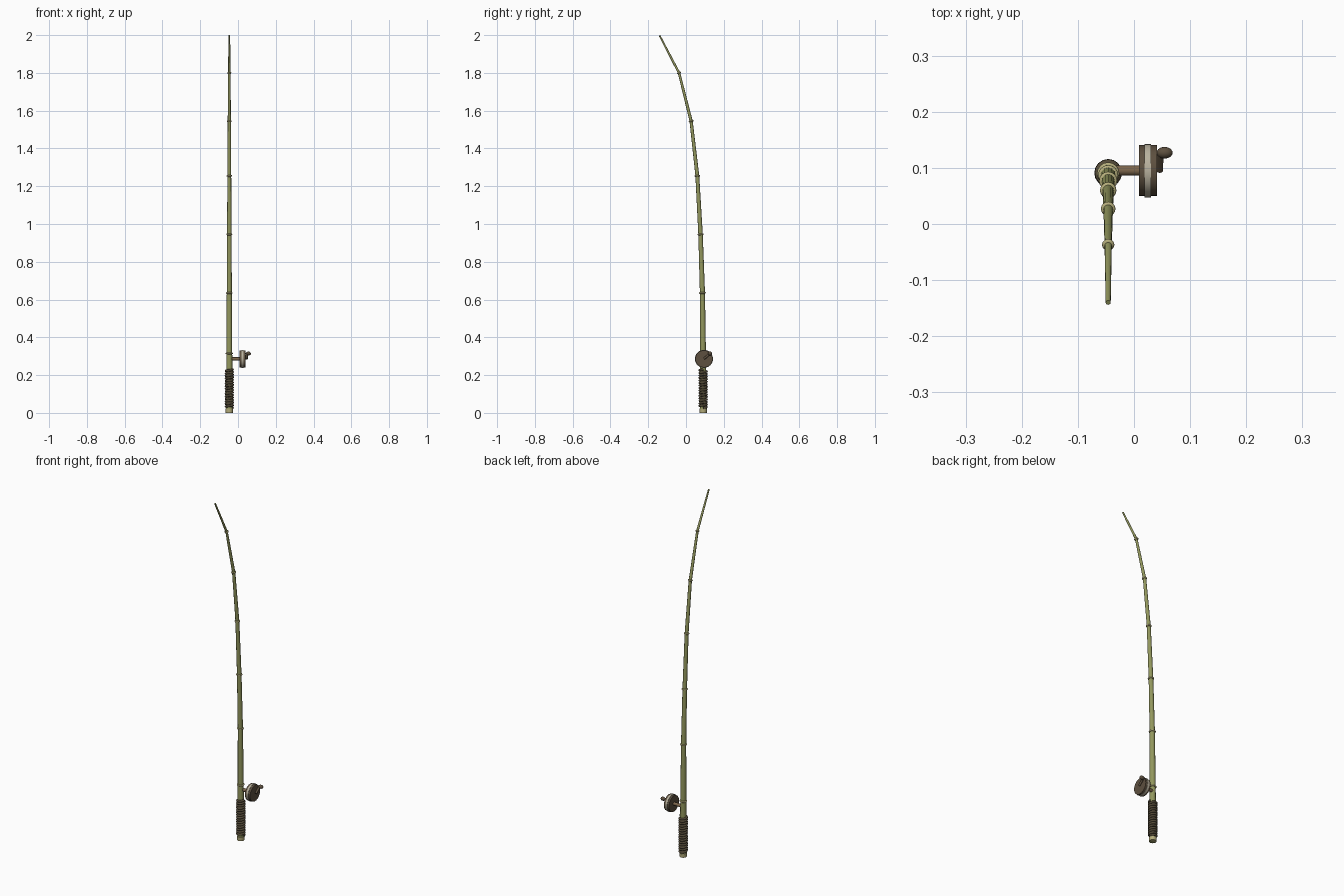
import bpy, math
from mathutils import Vector

if "Cube" in bpy.data.objects:
    bpy.data.objects.remove(bpy.data.objects["Cube"])

PX, PY = -0.046, 0.091          # pole axis at the butt
RY, RZ = 0.095, 0.286           # reel axis


def material(name, rgb):
    m = bpy.data.materials.new(name)
    m.diffuse_color = (*rgb, 1)
    m.use_nodes = True
    m.node_tree.nodes["Principled BSDF"].inputs["Base Color"].default_value = m.diffuse_color
    return m


bamboo = material("bamboo", (0.29, 0.31, 0.11))
pale = material("pale_bamboo", (0.46, 0.42, 0.20))
cord = material("dark_cord", (0.09, 0.07, 0.04))
wood = material("brown_wood", (0.11, 0.08, 0.05))
stem_wood = material("stem_wood", (0.20, 0.13, 0.07))
line = material("line", (0.48, 0.44, 0.34))


def finish(ob, name, mat, angle=None):
    ob.name = name
    ob.data.materials.append(mat)
    if angle:
        bpy.ops.object.shade_smooth_by_angle(angle=math.radians(angle))
    return ob


def rod(name, a, b, r1, r2, mat, sides=12):
    a, b = Vector(a), Vector(b)
    bpy.ops.mesh.primitive_cone_add(vertices=sides, radius1=r1, radius2=r2,
                                    depth=(b - a).length, location=(a + b) / 2)
    ob = bpy.context.object
    ob.rotation_euler = (b - a).to_track_quat('Z', 'Y').to_euler()
    return finish(ob, name, mat, 40)


# Bending bamboo segments: (y, z, radius) at every node
nodes = [(PY, 0.0, 0.0175), (0.090, 0.315, 0.0155), (0.087, 0.635, 0.0135),
         (0.077, 0.945, 0.0118), (0.060, 1.255, 0.0102), (0.027, 1.545, 0.0085),
         (-0.037, 1.80, 0.0065), (-0.140, 1.998, 0.0045)]
pts = [Vector((PX, y, z)) for y, z, r in nodes]
for i in range(len(pts) - 1):
    rod(f"pole_segment_{i + 1}", pts[i], pts[i + 1], nodes[i][2], nodes[i + 1][2], bamboo)

# Raised ring at each joint
for i in range(1, len(pts) - 1):
    r = nodes[i][2]
    d = (pts[i + 1] - pts[i - 1]).normalized()
    bpy.ops.mesh.primitive_torus_add(location=pts[i], major_radius=r, minor_radius=0.0045,
                                     major_segments=16, minor_segments=8,
                                     rotation=d.to_track_quat('Z', 'Y').to_euler())
    finish(bpy.context.object, f"node_ring_{i}", pale, 60)

# Butt cap
rod("butt_cap", (PX, PY, 0), (PX, PY, 0.022), 0.019, 0.020, pale)

# Cord wound around the grip
turns, steps = 15, 16
curve = bpy.data.curves.new("grip_wrap", 'CURVE')
curve.dimensions = '3D'
curve.bevel_depth = 0.0065
curve.bevel_resolution = 1
curve.use_fill_caps = True
spline = curve.splines.new('POLY')
spline.points.add(turns * steps)
for i, p in enumerate(spline.points):
    a = 2 * math.pi * i / steps
    p.co = (PX + 0.0183 * math.cos(a), PY + 0.0183 * math.sin(a),
            0.027 + 0.202 * i / (turns * steps), 1)
wrap = bpy.data.objects.new("grip_wrap", curve)
bpy.context.collection.objects.link(wrap)
curve.materials.append(cord)

# Reel: stem, two side plates and a wound band
rod("reel_stem", (PX, RY, RZ), (0.012, RY, RZ), 0.009, 0.009, stem_wood)
for name, x0, x1, r, mat in [("reel_inner_plate", 0.009, 0.019, 0.0455, wood),
                             ("reel_band", 0.019, 0.030, 0.048, line),
                             ("reel_outer_plate", 0.030, 0.041, 0.0455, wood)]:
    rod(name, (x0, RY, RZ), (x1, RY, RZ), r, r, mat, 24)

# Crank arm and knob
rod("crank_arm", (0.046, RY, RZ), (0.047, 0.127, 0.314), 0.006, 0.006, wood, 10)
bpy.ops.mesh.primitive_uv_sphere_add(segments=14, ring_count=8, radius=1,
                                     location=(0.0545, 0.127, 0.314))
knob = bpy.context.object
knob.scale = (0.0145, 0.0105, 0.0105)
finish(knob, "crank_knob", wood, 60)
